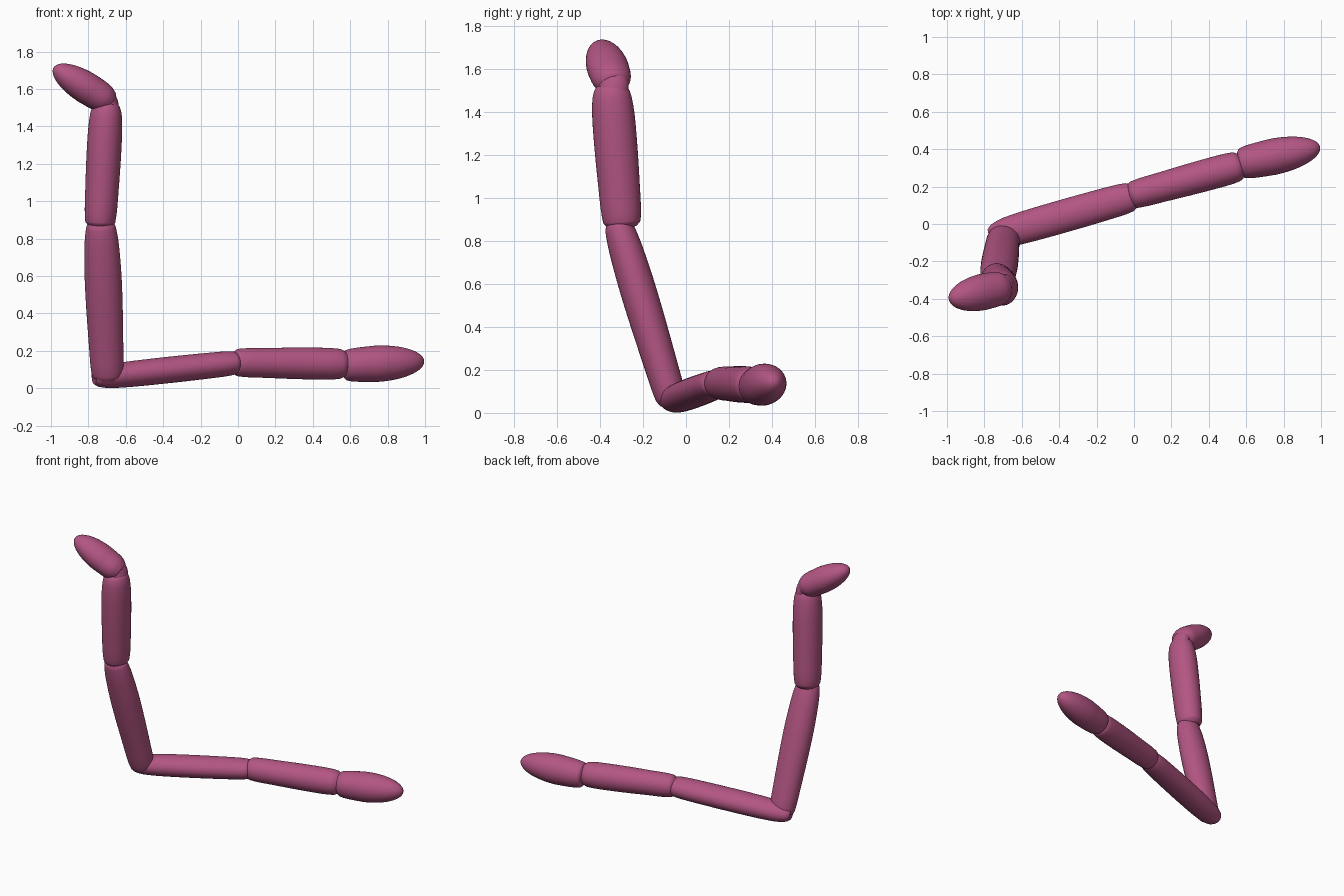
import bpy, bmesh, math
from mathutils import Vector

if "Cube" in bpy.data.objects:
    bpy.data.objects.remove(bpy.data.objects["Cube"], do_unlink=True)

skin = bpy.data.materials.new("rose_pink")
skin.use_nodes = True
colour = (0.45, 0.092, 0.225, 1)
skin.diffuse_color = colour
skin.node_tree.nodes["Principled BSDF"].inputs["Base Color"].default_value = colour
SIDES = 40


def hermite(profile, steps=6):
    """Smoothly resample (position, radius) pairs."""
    n = len(profile)
    slope = []
    for i in range(n):
        a, b = profile[max(i - 1, 0)], profile[min(i + 1, n - 1)]
        slope.append((b[1] - a[1]) / (b[0] - a[0]))
    out = []
    for i in range(n - 1):
        (t0, r0), (t1, r1) = profile[i], profile[i + 1]
        d = t1 - t0
        for k in range(steps):
            u = k / steps
            r = ((2*u**3 - 3*u*u + 1) * r0 + (u**3 - 2*u*u + u) * d * slope[i]
                 + (3*u*u - 2*u**3) * r1 + (u**3 - u*u) * d * slope[i + 1])
            out.append((t0 + d * u, max(r, 0.002)))
    return out + [profile[-1]]


def segment(name, start, end, profile, side, width=1.0, depth=1.0):
    """Oval limb along start-end; width runs along the side direction."""
    start, end = Vector(start), Vector(end)
    axis = (end - start).normalized()
    u = Vector(side)
    u = (u - axis * u.dot(axis)).normalized()
    v = axis.cross(u)
    bm = bmesh.new()
    rings = []
    for t, r in profile:
        c = start.lerp(end, t)
        rings.append([bm.verts.new(c + u * (r * width * math.cos(a)) + v * (r * depth * math.sin(a)))
                      for a in (2 * math.pi * i / SIDES for i in range(SIDES))])
    for a, b in zip(rings, rings[1:]):
        for i in range(SIDES):
            j = (i + 1) % SIDES
            bm.faces.new((a[i], a[j], b[j], b[i]))
    bm.faces.new(rings[0][::-1])
    bm.faces.new(rings[-1])
    bmesh.ops.recalc_face_normals(bm, faces=bm.faces)
    mesh = bpy.data.meshes.new(name)
    bm.to_mesh(mesh)
    bm.free()
    mesh.materials.append(skin)
    obj = bpy.data.objects.new(name, mesh)
    bpy.context.collection.objects.link(obj)
    bpy.ops.object.select_all(action="DESELECT")
    obj.select_set(True)
    bpy.context.view_layer.objects.active = obj
    bpy.ops.object.shade_smooth_by_angle(angle=math.radians(50))
    return obj


# rounded tip and soft waist profiles
def fingertip(r0, r):
    prof = [(0, r0 * 0.8), (0.03, r0), (0.15, r * 0.93), (0.4, r)]
    prof = hermite(prof)
    for k in range(1, 17):
        a = k / 16 * math.pi / 2
        prof.append((0.4 + 0.6 * math.sin(a), max(r * math.cos(a), 0.001)))
    return prof


X, Y, Z = (1, 0, 0), (0, 1, 0), (0, 0, 1)

# reclining arm
segment("lower_arm_root", (-0.77, -0.07, 0.055), (0.0, 0.15, 0.138),
        hermite([(0, 0.035), (0.03, 0.05), (0.12, 0.064), (0.4, 0.07), (0.85, 0.068), (0.97, 0.062), (1, 0.05)]),
        Y, 1.25, 1.0)
segment("lower_arm_middle", (-0.025, 0.15, 0.138), (0.58, 0.315, 0.13),
        hermite([(0, 0.055), (0.04, 0.073), (0.3, 0.08), (0.7, 0.085), (0.94, 0.08), (1, 0.06)]), Y)
segment("lower_arm_tip", (0.565, 0.322, 0.122), (0.995, 0.412, 0.145),
        fingertip(0.08, 0.097), Y)

# upright arm
segment("upright_arm_root", (-0.697, -0.063, 0.045), (-0.734, -0.318, 0.885),
        hermite([(0, 0.06), (0.04, 0.076), (0.2, 0.083), (0.6, 0.09), (0.85, 0.084), (0.97, 0.072), (1, 0.06)]),
        X, 1.1, 0.93)
segment("upright_arm_middle", (-0.738, -0.296, 0.865), (-0.702, -0.35, 1.535),
        hermite([(0, 0.065), (0.04, 0.085), (0.3, 0.094), (0.7, 0.097), (0.88, 0.09), (0.96, 0.075), (1, 0.05)]),
        X, 0.95, 1.03)
segment("upright_arm_bend", (-0.672, -0.335, 1.44), (-0.715, -0.34, 1.6),
        hermite([(0, 0.02), (0.2, 0.055), (0.5, 0.067), (0.8, 0.055), (1, 0.02)]), Y, 1.05, 0.8)
segment("upright_arm_tip", (-0.68, -0.335, 1.525), (-0.985, -0.403, 1.715),
        fingertip(0.065, 0.09), Y, 1.08, 0.95)
